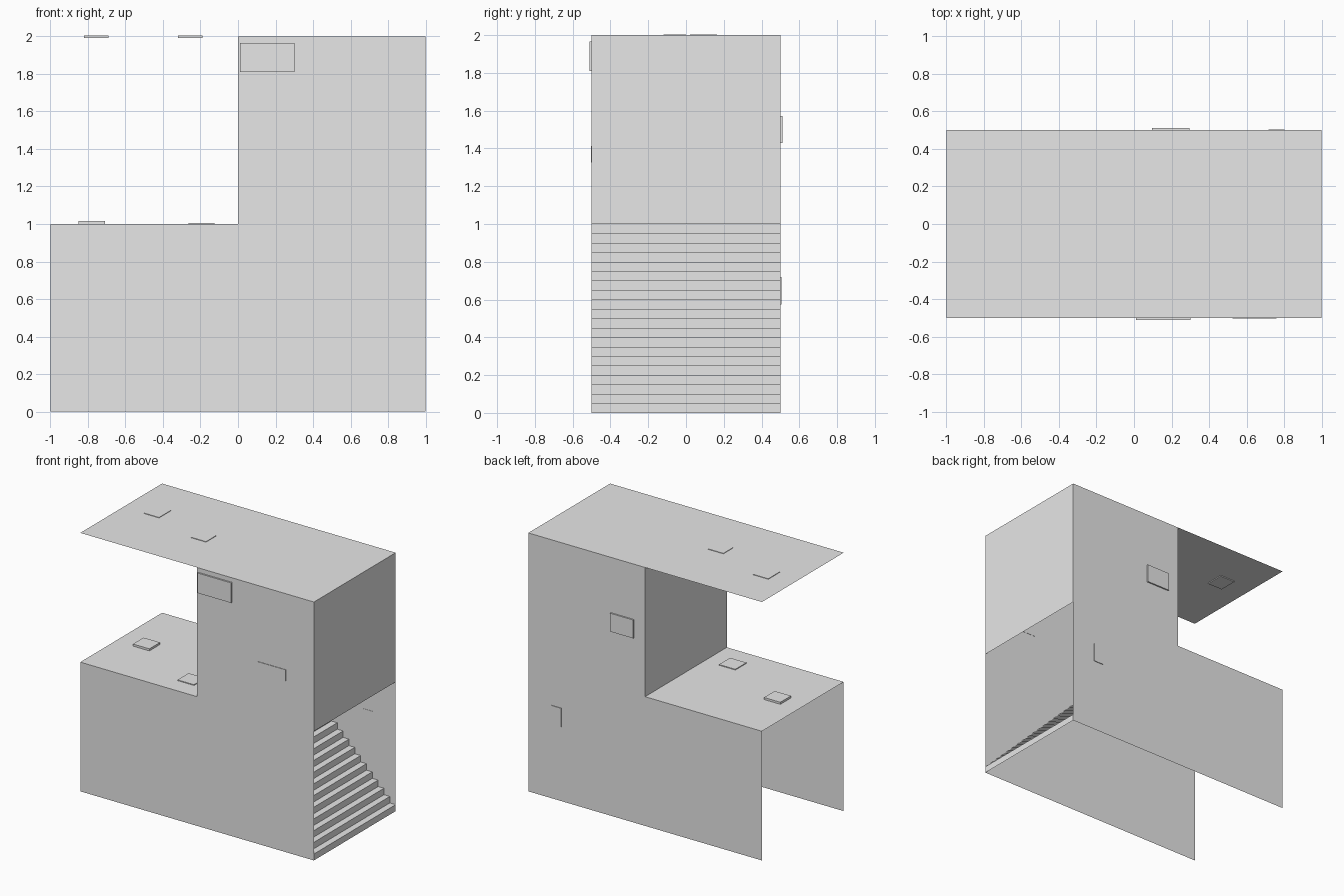
import bpy
import bmesh
from mathutils import Vector

cube = bpy.data.objects.get("Cube")
if cube:
    bpy.data.objects.remove(cube, do_unlink=True)

grey = bpy.data.materials.new("light_grey")
grey.use_nodes = True
grey.diffuse_color = (0.8, 0.8, 0.8, 1)
grey.node_tree.nodes["Principled BSDF"].inputs["Base Color"].default_value = (0.8, 0.8, 0.8, 1)

HALF = 0.5      # half depth of the building
STEPS = 20


def finish(name, bm):
    mesh = bpy.data.meshes.new(name)
    bm.to_mesh(mesh)
    bm.free()
    mesh.materials.append(grey)
    obj = bpy.data.objects.new(name, mesh)
    bpy.context.collection.objects.link(obj)
    return obj


def wall(name, profile, y):
    """Flat wall in the xz plane, facing away from the centre."""
    bm = bmesh.new()
    face = bm.faces.new([bm.verts.new((x, y, z)) for x, z in profile])
    face.normal_update()
    if face.normal.y * y < 0:
        face.normal_flip()
    finish(name, bm)


def strip(name, profile, facing):
    """Sheet swept across the full depth along an xz profile."""
    bm = bmesh.new()
    rows = [[bm.verts.new((x, y, z)) for y in (-HALF, HALF)] for x, z in profile]
    for (a, b), (c, d) in zip(rows, rows[1:]):
        face = bm.faces.new((a, b, d, c))
        face.normal_update()
        if face.normal.dot(Vector(facing)) < 0:
            face.normal_flip()
    finish(name, bm)


def plate(name, low, high):
    """Thin box between two corners."""
    bm = bmesh.new()
    bmesh.ops.create_cube(bm, size=1)
    low, high = Vector(low), Vector(high)
    bmesh.ops.scale(bm, vec=high - low, verts=bm.verts)
    bmesh.ops.translate(bm, vec=(low + high) / 2, verts=bm.verts)
    finish(name, bm)


# Stepped side walls
outline = [(-1, 0), (1, 0), (1, 2), (0, 2), (0, 1), (-1, 1)]
wall("front_wall", outline, -HALF)
wall("back_wall", outline, HALF)

# Roof, terrace and upper end walls, all thin sheets
strip("roof", [(-1, 2), (1, 2)], (0, 0, 1))
strip("terrace", [(-1, 1), (0, 1)], (0, 0, 1))
strip("terrace_end_wall", [(0, 1), (0, 2)], (-1, 0, 0))
strip("upper_left_wall", [(1, 1), (1, 2)], (1, 0, 0))

# Staircase rising from the open end
stairs = [(1, 0)]
for i in range(STEPS):
    top = (i + 1) / STEPS
    stairs += [(1 - i / STEPS, top), (1 - top, top)]
strip("staircase", stairs, (1, 0, 1))

# Panels on the roof and terrace
plate("roof_panel_outer", (-0.82, 0.02, 1.993), (-0.69, 0.165, 2.004))
plate("roof_panel_inner", (-0.32, -0.12, 1.993), (-0.19, 0, 2.004))
plate("terrace_panel_outer", (-0.85, -0.07, 0.998), (-0.71, 0.06, 1.016))
plate("terrace_panel_inner", (-0.265, -0.36, 0.998), (-0.125, -0.225, 1.006))

# Panels on the front and back walls
plate("front_panel_upper", (0.01, -0.512, 1.81), (0.3, -0.498, 1.965))
plate("front_panel_lower", (0.525, -0.504, 1.325), (0.76, -0.498, 1.412))
plate("back_panel_upper", (0.095, 0.498, 1.43), (0.295, 0.511, 1.572))
plate("back_panel_lower", (0.717, 0.498, 0.575), (0.802, 0.505, 0.72))
